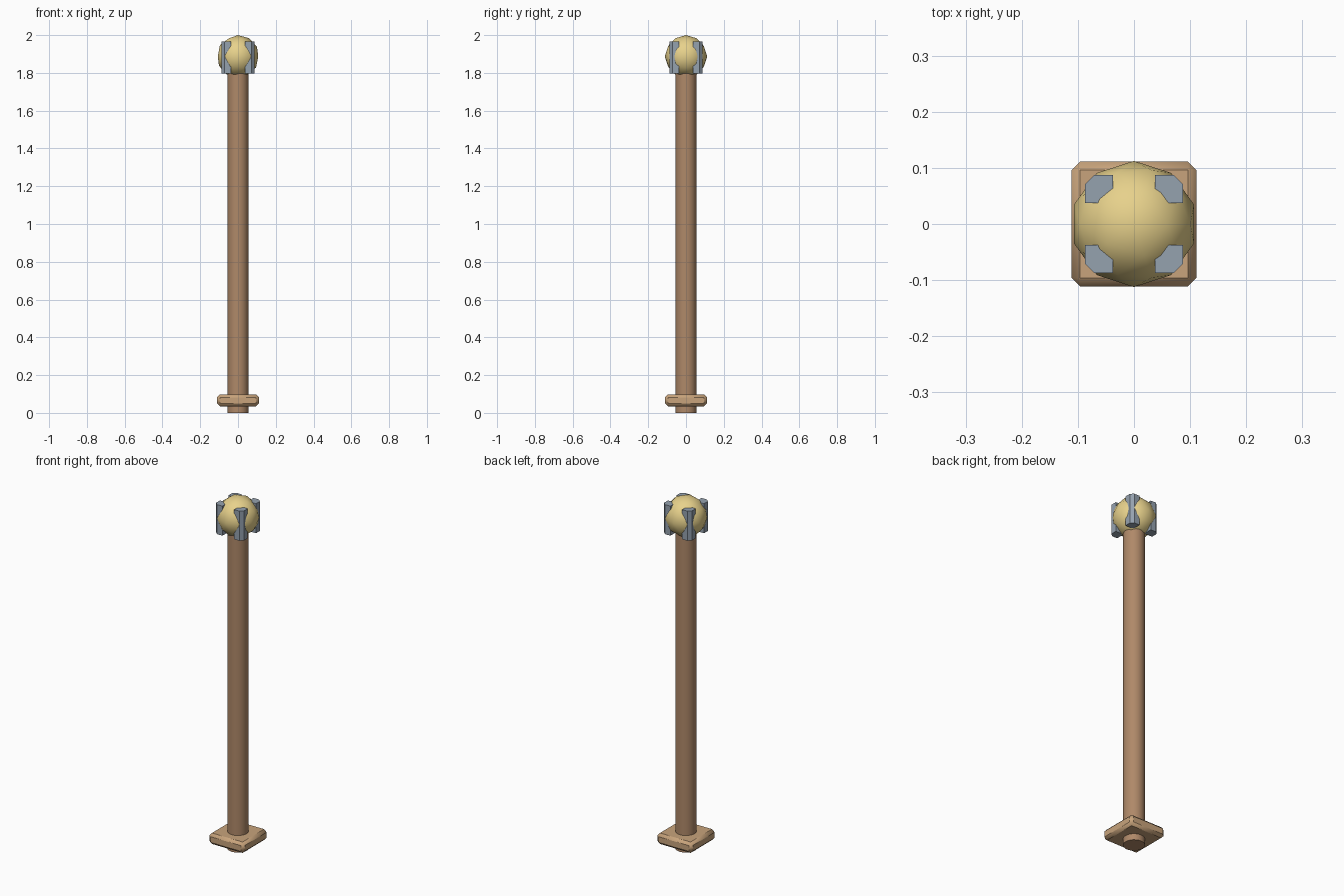
import bpy, bmesh
from mathutils import Matrix

if "Cube" in bpy.data.objects:
    bpy.data.objects.remove(bpy.data.objects["Cube"])


def material(name, rgb):
    m = bpy.data.materials.new(name)
    m.diffuse_color = (*rgb, 1)
    m.use_nodes = True
    m.node_tree.nodes["Principled BSDF"].inputs["Base Color"].default_value = m.diffuse_color
    return m


wood = material("dark_wood", (0.43, 0.25, 0.14))
light_wood = material("light_wood", (0.58, 0.37, 0.20))
gold = material("gold", (0.80, 0.64, 0.26))
steel = material("steel", (0.30, 0.36, 0.43))


def finish(name, mat, angle=1.0):
    o = bpy.context.object
    o.name = name
    o.data.materials.append(mat)
    bpy.ops.object.shade_smooth_by_angle(angle=angle)
    return o


# round pole, running from the ground into the ball
bpy.ops.mesh.primitive_cylinder_add(vertices=24, radius=0.055, depth=1.82, location=(0, 0, 0.91))
finish("pole", wood)

# square foot plate with chamfered edges
bpy.ops.mesh.primitive_cube_add(size=1, location=(0, 0, 0.066))
plate = bpy.context.object
plate.scale = (0.222, 0.222, 0.062)
bpy.ops.object.transform_apply(location=False, rotation=False, scale=True)
bev = plate.modifiers.new("chamfer", "BEVEL")
bev.width = 0.015
bev.segments = 1
finish("foot_plate", light_wood)

# faceted ball on top
BALL_Z, R = 1.8875, 0.1125
bpy.ops.mesh.primitive_ico_sphere_add(subdivisions=2, radius=R, location=(0, 0, BALL_Z))
finish("ball", gold)

# four corner studs poking through the ball, outer edge chamfered
profile = [(0.037, 0.037), (0.087, 0.037), (0.087, 0.071), (0.071, 0.087), (0.037, 0.087)]
for i in range(4):
    bm = bmesh.new()
    base = bm.faces.new([bm.verts.new((x, y, 1.797)) for x, y in profile])
    ext = bmesh.ops.extrude_face_region(bm, geom=[base])
    top = [v for v in ext["geom"] if isinstance(v, bmesh.types.BMVert)]
    bmesh.ops.translate(bm, verts=top, vec=(0, 0, 0.168))
    bmesh.ops.rotate(bm, verts=bm.verts, matrix=Matrix.Rotation(i * 1.5707963, 3, "Z"))
    bmesh.ops.recalc_face_normals(bm, faces=bm.faces)
    me = bpy.data.meshes.new("corner_stud")
    bm.to_mesh(me)
    bm.free()
    me.materials.append(steel)
    bpy.context.collection.objects.link(bpy.data.objects.new(f"corner_stud_{i + 1}", me))
